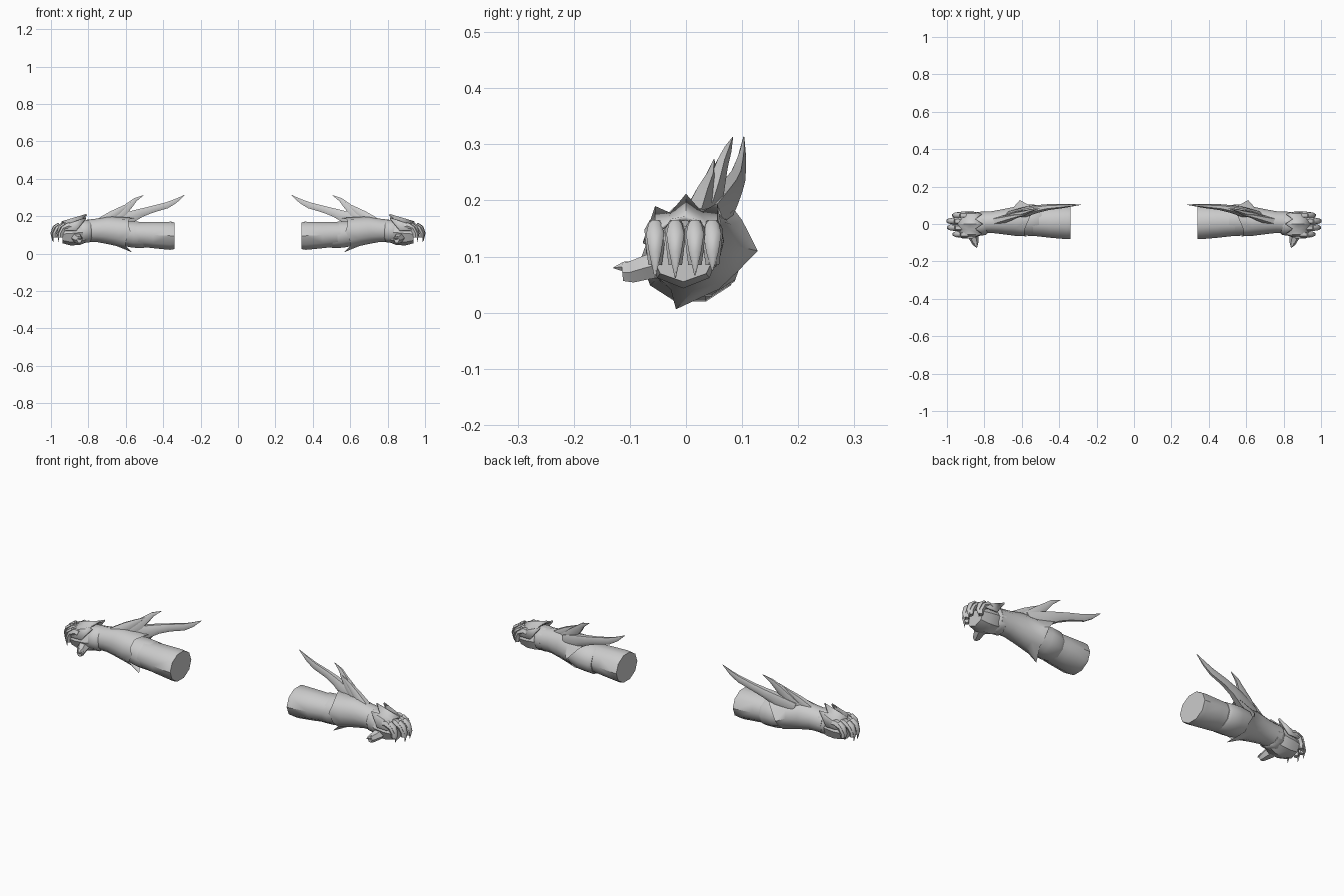
import bpy, bmesh, math
from mathutils import Vector

steel = bpy.data.materials.new("grey_steel")
steel.diffuse_color = (0.6, 0.6, 0.6, 1)


def finish(name, bm, thick=0.0, angle=40):
    """Turn a bmesh into a smooth object mirrored to the other arm."""
    bmesh.ops.recalc_face_normals(bm, faces=bm.faces)
    me = bpy.data.meshes.new(name)
    bm.to_mesh(me)
    bm.free()
    me.materials.append(steel)
    ob = bpy.data.objects.new(name, me)
    bpy.context.collection.objects.link(ob)
    bpy.ops.object.select_all(action='DESELECT')
    ob.select_set(True)
    bpy.context.view_layer.objects.active = ob
    bpy.ops.object.shade_smooth_by_angle(angle=math.radians(angle))
    if thick:
        sol = ob.modifiers.new("thickness", 'SOLIDIFY')
        sol.thickness = thick
    ob.modifiers.new("pair", 'MIRROR').use_mirror_merge = False
    return ob


def sweep(name, path, n=8, side=(0, 1, 0), caps=(True, True), rim=None, angle=40):
    """Loft elliptical rings along path points (x, y, z, half_side, half_up)."""
    bm = bmesh.new()
    pts = [Vector(p[:3]) for p in path]
    rings = []
    for i, p in enumerate(path):
        t = (pts[min(i + 1, len(pts) - 1)] - pts[max(i - 1, 0)]).normalized()
        s = Vector(side)
        s = (s - t * s.dot(t)).normalized()
        u = t.cross(s)
        ring = []
        for k in range(n):
            a = 2 * math.pi * k / n
            co = pts[i] + s * p[3] * math.cos(a) + u * p[4] * math.sin(a)
            if i == 0 and rim and k in rim:
                co = Vector(rim[k])
            ring.append(bm.verts.new(co))
        rings.append(ring)
    for r, q in zip(rings, rings[1:]):
        for k in range(n):
            j = (k + 1) % n
            bm.faces.new((r[k], r[j], q[j], q[k]))
    if caps[0]:
        bm.faces.new(rings[0])
    if caps[1]:
        bm.faces.new(rings[-1])
    return finish(name, bm, angle=angle)


# Forearm sleeve with closed end, and the elbow collar overlapping it
sweep("sleeve", [(0.34, 0.008, 0.095, 0.088, 0.075), (0.36, 0.008, 0.095, 0.089, 0.079),
                 (0.45, 0.01, 0.099, 0.083, 0.074), (0.53, 0.012, 0.103, 0.076, 0.068),
                 (0.64, 0.014, 0.11, 0.068, 0.062)], n=10)
sweep("elbow_collar", [(0.49, 0.02, 0.098, 0.074, 0.066), (0.505, 0.02, 0.098, 0.082, 0.073),
                       (0.56, 0.02, 0.102, 0.084, 0.074), (0.63, 0.015, 0.11, 0.072, 0.066)], n=10)

# Flared bracer with a pointed rim: back, top, front and bottom points
sweep("bracer", [(0.595, 0.016, 0.112, 0.086, 0.082), (0.64, 0.014, 0.118, 0.077, 0.078),
                 (0.70, 0.012, 0.125, 0.067, 0.073), (0.76, 0.01, 0.124, 0.058, 0.062),
                 (0.83, 0.008, 0.12, 0.057, 0.058)], n=12, caps=(False, True),
      rim={0: (0.61, 0.128, 0.11), 1: (0.56, 0.10, 0.165), 2: (0.54, 0.085, 0.185),
           3: (0.56, 0.03, 0.19), 6: (0.575, -0.066, 0.12), 9: (0.565, -0.018, 0.006)})

# Wrist band
sweep("wrist_band", [(0.79, 0.006, 0.12, 0.052, 0.056), (0.80, 0.004, 0.12, 0.063, 0.063),
                     (0.835, 0.0, 0.118, 0.064, 0.063), (0.85, 0.0, 0.118, 0.055, 0.055)], n=10)

# Swept horns rising from the bracer
sweep("long_horn", [(0.67, 0.045, 0.165, 0.022, 0.035), (0.58, 0.065, 0.192, 0.027, 0.037),
                    (0.52, 0.08, 0.217, 0.021, 0.026), (0.46, 0.09, 0.236, 0.016, 0.021),
                    (0.38, 0.096, 0.258, 0.011, 0.019), (0.335, 0.10, 0.28, 0.007, 0.013),
                    (0.285, 0.103, 0.313, 0.001, 0.001)], n=6, angle=55)
sweep("middle_horn", [(0.68, 0.035, 0.17, 0.02, 0.03), (0.625, 0.05, 0.215, 0.018, 0.03),
                      (0.575, 0.063, 0.262, 0.012, 0.019), (0.55, 0.073, 0.287, 0.008, 0.012),
                      (0.505, 0.083, 0.312, 0.001, 0.001)], n=6, angle=55)
sweep("short_horn", [(0.735, 0.015, 0.165, 0.026, 0.03), (0.675, 0.03, 0.205, 0.018, 0.025),
                     (0.625, 0.043, 0.238, 0.011, 0.015),
                     (0.575, 0.05, 0.273, 0.001, 0.001)], n=6, angle=55)

# Palm
sweep("palm", [(0.80, 0.0, 0.115, 0.046, 0.05), (0.85, -0.005, 0.112, 0.066, 0.066),
               (0.90, -0.005, 0.107, 0.066, 0.064), (0.94, -0.005, 0.105, 0.058, 0.05)], n=8)

# Back-of-hand plate: a bent sheet with three spikes pointing to the wrist
columns = [(-0.077, 0.865, 0.125), (-0.055, 0.815, 0.19), (-0.028, 0.85, 0.178),
           (0.0, 0.81, 0.212), (0.028, 0.85, 0.18), (0.056, 0.815, 0.195), (0.068, 0.865, 0.125)]
bm = bmesh.new()
rows = []
for f in (0.0, 0.5, 1.0):
    row = []
    for i, (y, x, z) in enumerate(columns):
        front_z = 0.172 - 9 * (y + 0.004) ** 2
        front_x = 0.945 if i % 2 else 0.92
        row.append(bm.verts.new((x + (front_x - x) * f, y, z + (front_z - z) * f)))
    rows.append(row)
for r, q in zip(rows, rows[1:]):
    for k in range(len(columns) - 1):
        bm.faces.new((r[k], r[k + 1], q[k + 1], q[k]))
finish("hand_plate", bm, thick=0.008)

# Four curled fingers, each with a pointed knuckle guard and a claw
for i, (y, reach, low) in enumerate([(-0.055, -0.03, 0.0), (-0.019, 0.0, 0.0),
                                     (0.016, 0.003, 0.004), (0.047, -0.028, 0.012)]):
    sweep(f"finger_{i + 1}", [(0.89, y, 0.143, 0.017, 0.02), (0.935 + reach, y, 0.148, 0.019, 0.02),
                              (0.965 + reach, y, 0.135, 0.018, 0.019),
                              (0.978 + reach, y, 0.108, 0.015, 0.015),
                              (0.978 + reach, y, 0.085, 0.012, 0.012)], n=6)
    sweep(f"claw_{i + 1}", [(0.955 + reach, y, 0.158, 0.012, 0.01), (0.98 + reach, y, 0.14, 0.016, 0.011),
                            (0.993 + reach, y, 0.108, 0.011, 0.008),
                            (0.988 + reach, y, 0.062 + low, 0.001, 0.001)], n=6, angle=55)

# Thumb with a short claw
sweep("thumb", [(0.865, -0.03, 0.09, 0.032, 0.03), (0.86, -0.065, 0.082, 0.029, 0.025),
                (0.85, -0.095, 0.073, 0.02, 0.022), (0.848, -0.112, 0.072, 0.014, 0.018)],
      n=6, side=(1, 0, 0))
sweep("thumb_claw", [(0.85, -0.09, 0.082, 0.016, 0.012), (0.846, -0.11, 0.082, 0.012, 0.01),
                     (0.84, -0.129, 0.08, 0.001, 0.001)], n=6, side=(1, 0, 0))
